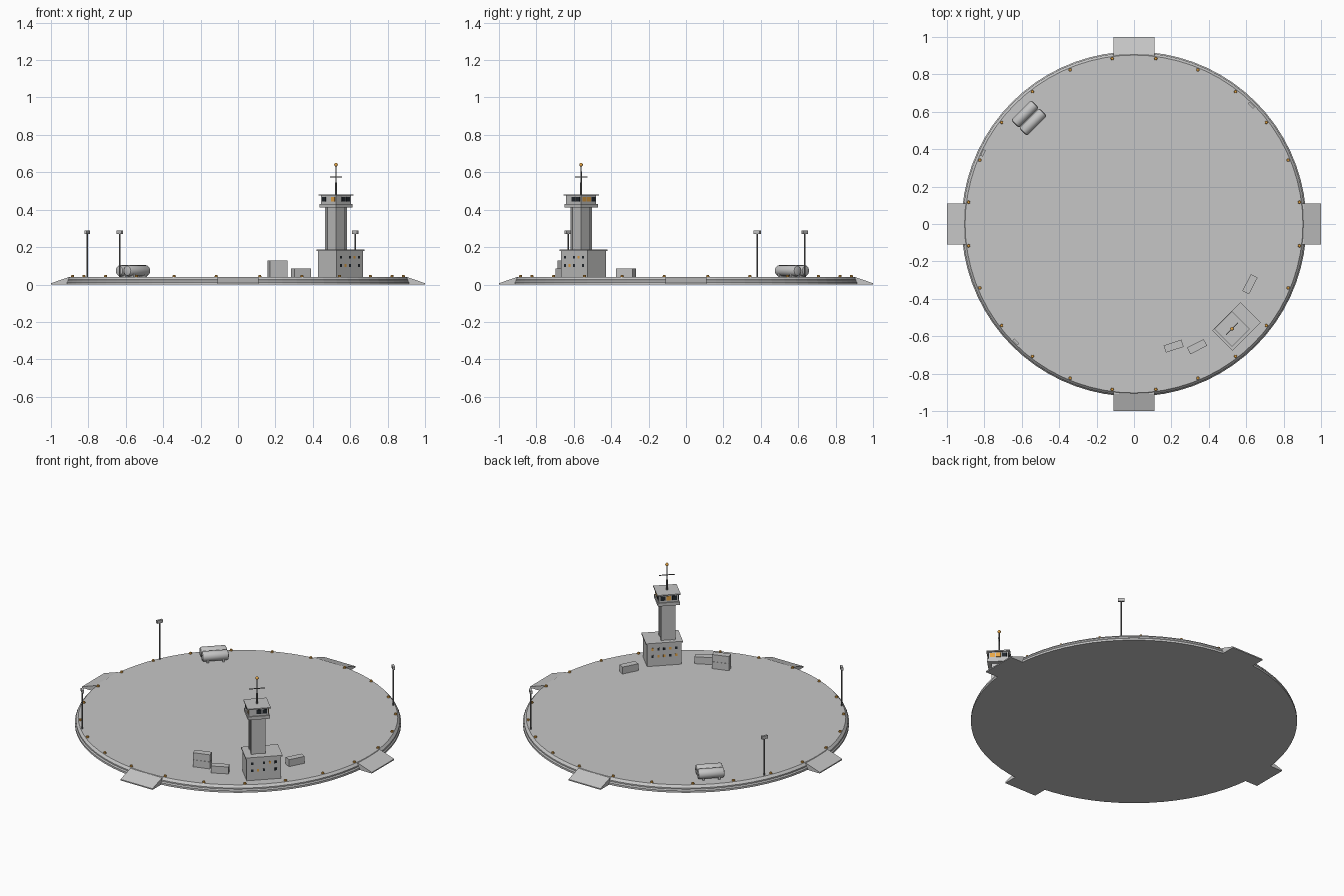
import bpy, bmesh, math
from mathutils import Matrix, Vector

if "Cube" in bpy.data.objects:
    bpy.data.objects.remove(bpy.data.objects["Cube"])

def material(name, rgb):
    m = bpy.data.materials.new(name)
    m.diffuse_color = (*rgb, 1)
    m.use_nodes = True
    m.node_tree.nodes["Principled BSDF"].inputs["Base Color"].default_value = m.diffuse_color
    return m

CONCRETE = material("concrete", (0.565, 0.565, 0.565))
WALL = material("wall grey", (0.54, 0.54, 0.535))
PAINTED = material("painted steel", (0.55, 0.55, 0.55))
METAL = material("dark metal", (0.17, 0.17, 0.17))
GLASS = material("dark glass", (0.015, 0.02, 0.025))
AMBER = material("amber lamp", (0.80, 0.38, 0.06))
DECK = 0.041

def place(x, y, z, deg=0):
    return Matrix.Translation((x, y, z)) @ Matrix.Rotation(math.radians(deg), 4, 'Z')

def box(bm, size, at, frame=Matrix()):
    m = frame @ Matrix.Translation(at) @ Matrix.Diagonal((*size, 1))
    bmesh.ops.create_cube(bm, size=1, matrix=m)

def cyl(bm, r1, r2, z0, z1, frame=Matrix(), n=8):
    m = frame @ Matrix.Translation((0, 0, (z0 + z1) / 2))
    bmesh.ops.create_cone(bm, cap_ends=True, segments=n, radius1=r1, radius2=r2, depth=z1 - z0, matrix=m)

def lathe(bm, profile, n, frame=Matrix()):
    # closed body of revolution; the first and last rings are capped
    rings = [[bm.verts.new(frame @ Vector((r * math.cos(a), r * math.sin(a), z)))
              for a in (2 * math.pi * i / n for i in range(n))] for r, z in profile]
    for lo, hi in zip(rings, rings[1:]):
        for i in range(n):
            j = (i + 1) % n
            bm.faces.new((lo[i], lo[j], hi[j], hi[i]))
    bm.faces.new(rings[0][::-1])
    bm.faces.new(rings[-1])

def finish(bm, name, mat, smooth=False):
    bmesh.ops.recalc_face_normals(bm, faces=bm.faces)
    me = bpy.data.meshes.new(name)
    bm.to_mesh(me)
    bm.free()
    me.materials.append(mat)
    ob = bpy.data.objects.new(name, me)
    bpy.context.collection.objects.link(ob)
    if smooth:
        bpy.ops.object.select_all(action='DESELECT')
        ob.select_set(True)
        bpy.context.view_layer.objects.active = ob
        bpy.ops.object.shade_smooth_by_angle(angle=math.radians(35))
    return ob

# round platform with two chamfered tiers
bm = bmesh.new()
lathe(bm, [(0.922, 0), (0.922, 0.012), (0.916, 0.019), (0.916, 0.027), (0.903, DECK)], 72)
finish(bm, "platform", CONCRETE)

# four access ramps
bm = bmesh.new()
for k in range(4):
    f = place(0, 0, 0, 90 * k)
    a, b = [[bm.verts.new(f @ Vector((r, y, z))) for r, z in
             ((0.88, 0), (1, 0), (1, 0.007), (0.908, 0.038), (0.88, 0.038))] for y in (-0.11, 0.11)]
    bm.faces.new(a)
    bm.faces.new(b[::-1])
    for i in range(5):
        j = (i + 1) % 5
        bm.faces.new((a[i], b[i], b[j], a[j]))
finish(bm, "ramps", CONCRETE)

# deck edge lights
bm = bmesh.new()
for k in range(24):
    a = math.radians(7.5 + 15 * k)
    cyl(bm, 0.009, 0.007, -0.002, 0.009, place(0.892 * math.cos(a), 0.892 * math.sin(a), DECK))
finish(bm, "edge_lights", AMBER)

# floodlight poles, heads lying along the rim
poles, heads = bmesh.new(), bmesh.new()
for x, y in ((0.627, 0.635), (-0.807, 0.38), (-0.632, -0.63)):
    f = place(x, y, 0, math.degrees(math.atan2(y, x)) + 90)
    cyl(poles, 0.0045, 0.004, 0.035, 0.272, f)
    box(heads, (0.038, 0.014, 0.018), (0, 0, 0.279), f)
finish(poles, "floodlight_poles", METAL)
finish(heads, "floodlight_heads", PAINTED)

# twin fuel tanks with slightly rounded ends, on skids
tanks, skids = bmesh.new(), bmesh.new()
for x, y in ((-0.583, 0.588), (-0.54, 0.545)):
    f = place(x, y, 0.0735, 45)
    lathe(tanks, [(0.018, -0.076), (0.026, -0.073), (0.0295, -0.066), (0.0295, 0.066),
                  (0.026, 0.073), (0.018, 0.076)], 16, f @ Matrix.Rotation(math.pi / 2, 4, 'Y'))
    for s in (-1, 1):
        box(skids, (0.012, 0.046, 0.018), (s * 0.045, 0, -0.0245), f)
finish(tanks, "fuel_tanks", PAINTED, smooth=True)
finish(skids, "tank_skids", WALL)

# cargo containers, one pair stacked
bm = bmesh.new()
for x, y, count in ((0.62, -0.322, 1), (0.212, -0.653, 2), (0.337, -0.656, 1)):
    f = place(x, y, DECK, math.degrees(math.atan2(x, -y)))
    for i in range(count):
        box(bm, (0.1, 0.04, 0.0435), (0, 0, 0.0215 + i * 0.0445), f)
finish(bm, "containers", PAINTED)

# control tower base with roof slab
BASE = place(0.548, -0.548, 0, 45)
TOWER = BASE @ Matrix.Translation((-0.026, 0.008, 0))
bm = bmesh.new()
box(bm, (0.198, 0.14, 0.14), (0, 0, 0.11), BASE)
finish(bm, "tower_base", WALL)
bm = bmesh.new()
box(bm, (0.212, 0.152, 0.008), (0, 0, 0.182), BASE)
finish(bm, "base_roof", PAINTED)

# tower shaft with corner pilasters
bm = bmesh.new()
box(bm, (0.074, 0.074, 0.24), (0, 0, 0.295), TOWER)
for sx in (-1, 1):
    for sy in (-1, 1):
        box(bm, (0.014, 0.014, 0.24), (sx * 0.034, sy * 0.034, 0.295), TOWER)
finish(bm, "tower_shaft", WALL)

# lookout cabin: floor slab, walls, roof slab
bm = bmesh.new()
box(bm, (0.126, 0.126, 0.02), (0, 0, 0.421), TOWER)
box(bm, (0.114, 0.114, 0.05), (0, 0, 0.452), TOWER)
finish(bm, "cabin", WALL)
bm = bmesh.new()
box(bm, (0.134, 0.134, 0.007), (0, 0, 0.4785), TOWER)
finish(bm, "cabin_roof", PAINTED)

# window plates: D is dark, L is lit, a dot is blank wall
dark, lit = bmesh.new(), bmesh.new()
def windows(pattern, frame, size, pitch, y, z):
    for i, c in enumerate(pattern):
        if c != '.':
            box(lit if c == 'L' else dark, (size[0], 0.004, size[1]),
                ((i - (len(pattern) - 1) / 2) * pitch, y, z), frame)
for side, pattern in enumerate((".DD", "LLD", "DLD", "D.L")):
    f = TOWER @ Matrix.Rotation(side * math.pi / 2, 4, 'Z')
    windows(pattern, f, (0.028, 0.026), 0.034, -0.0575, 0.456)
for side, rows in enumerate((("DLD.D", "D.DLD"), ("DLLDL", "LDDLD"))):
    f = BASE @ Matrix.Rotation(side * math.pi, 4, 'Z')
    for row, pattern in enumerate(rows):
        windows(pattern, f, (0.013, 0.015), 0.034, -0.0705, 0.102 + row * 0.044)
finish(dark, "dark_windows", GLASS)
finish(lit, "lit_windows", AMBER)

# antenna mast with crossbar and beacon
bm = bmesh.new()
cyl(bm, 0.006, 0.005, 0.48, 0.545, TOWER)
cyl(bm, 0.004, 0.003, 0.54, 0.64, TOWER)
box(bm, (0.09, 0.004, 0.004), (0, 0, 0.575), TOWER)
finish(bm, "antenna_mast", METAL)
bm = bmesh.new()
bmesh.ops.create_uvsphere(bm, u_segments=10, v_segments=6, radius=0.01,
                          matrix=TOWER @ Matrix.Translation((0, 0, 0.64)))
finish(bm, "beacon", AMBER, smooth=True)
